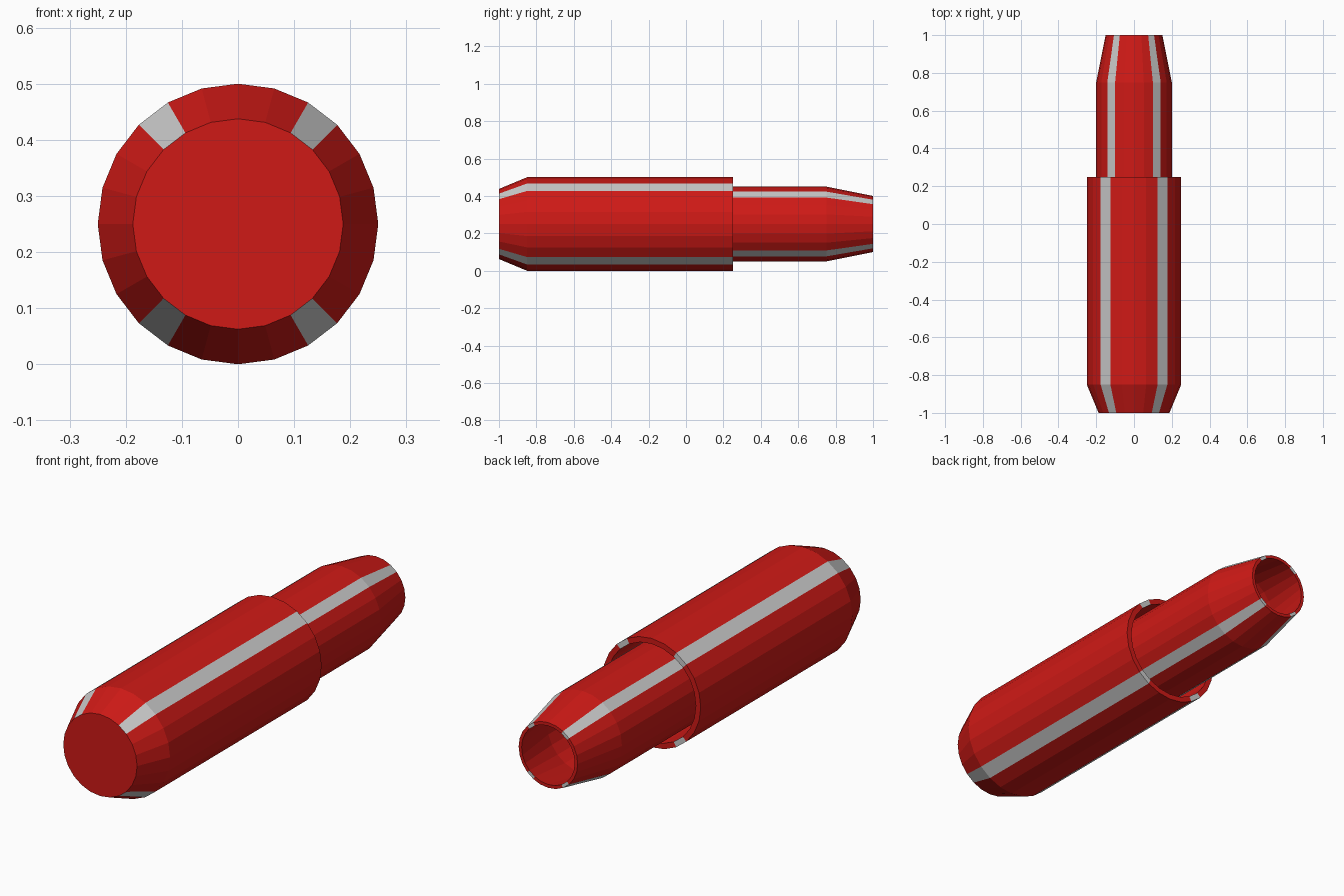
import bpy, bmesh
from math import sin, cos, tau

if "Cube" in bpy.data.objects:
    bpy.data.objects.remove(bpy.data.objects["Cube"])

SIDES = 24
AXIS_Z = 0.25


def material(name, rgb):
    m = bpy.data.materials.new(name)
    m.diffuse_color = (*rgb, 1)
    m.use_nodes = True
    m.node_tree.nodes["Principled BSDF"].inputs["Base Color"].default_value = m.diffuse_color
    return m


RED = material("red", (0.62, 0.010, 0.008))
GREY = material("pale_grey", (0.8, 0.8, 0.8))

# Striped facets, counted clockwise from the top in 15 degree steps
STRIPES = {2, 9, 14, 21}


def lathe(name, profile, striped, cap_start=False, cap_end=False):
    """Spin (radius, y) points about the y axis; the first `striped` bands carry stripes."""
    bm = bmesh.new()
    rings = [[bm.verts.new((r * sin(tau * i / SIDES), y, AXIS_Z + r * cos(tau * i / SIDES)))
              for i in range(SIDES)] for r, y in profile]
    for band, (a, b) in enumerate(zip(rings, rings[1:])):
        for i in range(SIDES):
            j = (i + 1) % SIDES
            f = bm.faces.new((a[i], b[i], b[j], a[j]))
            f.material_index = int(band < striped and i in STRIPES)
    if cap_start:
        bm.faces.new(rings[0])
    if cap_end:
        bm.faces.new(rings[-1])
    bmesh.ops.recalc_face_normals(bm, faces=bm.faces)
    me = bpy.data.meshes.new(name)
    bm.to_mesh(me)
    bm.free()
    me.materials.append(RED)
    me.materials.append(GREY)
    ob = bpy.data.objects.new(name, me)
    bpy.context.collection.objects.link(ob)
    return ob


# Outer shell: closed chamfered nose, open back with a thin rim
lathe("outer_shell",
      [(0.1875, -1), (0.25, -0.85), (0.25, 0.25), (0.225, 0.25), (0.225, -0.85)],
      striped=3, cap_start=True, cap_end=True)

# Inner tube: tapered hollow tail resting on the shell floor
tube = [(0.2, -0.85), (0.2, 0.75), (0.15, 1)]
bore = [(r * 0.9, y) for r, y in reversed(tube)]
lathe("inner_tube", tube + bore, striped=3)
